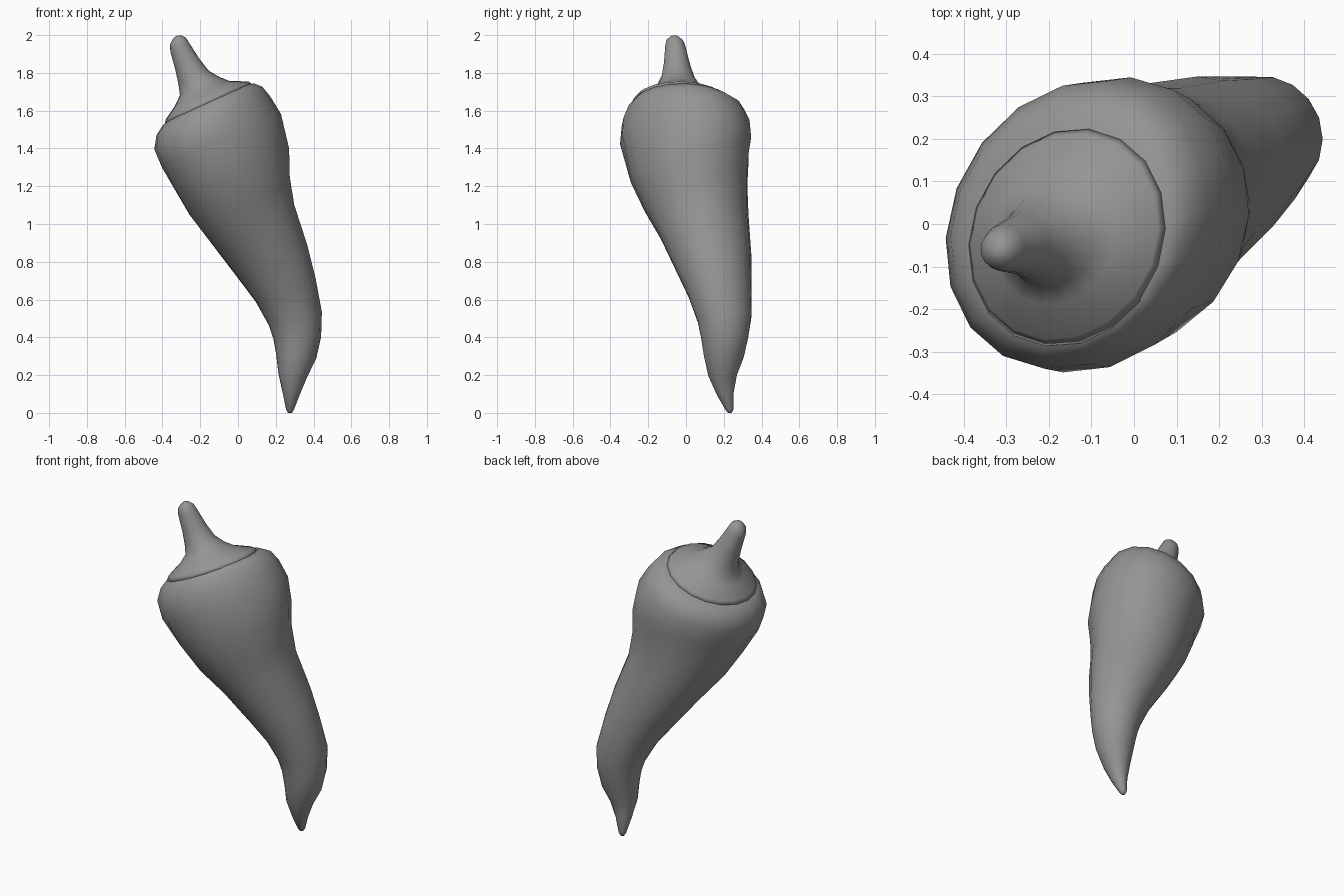
import bpy, bmesh, math
from mathutils import Vector

SIDES = 18
TILT = Vector((-0.42, 0.05, 0.91)).normalized()   # facing of the leaning shoulder and cap

grey = bpy.data.materials.new("dark_grey")
grey.diffuse_color = (0.3, 0.3, 0.3, 1)


def tube(name, rings, first_tilted):
    """Loft rings (x, y, z, radius, diagonal stretch), square to the path, then to TILT."""
    bm = bmesh.new()
    pts = [Vector(r[:3]) for r in rings]
    loops = []
    for i, r in enumerate(rings):
        if i >= first_tilted:
            n = TILT
        else:
            n = (pts[min(i + 1, len(pts) - 1)] - pts[max(i - 1, 0)]).normalized()
        v = n.cross(Vector((1, 0, 0))).normalized()
        u = v.cross(n)
        s = r[4] if len(r) > 4 else 0
        loop = []
        for k in range(SIDES):
            a = 2 * math.pi * k / SIDES
            c, d = math.cos(a), math.sin(a)
            # n x X points to +y, so the stretch runs along the +x +y diagonal
            loop.append(bm.verts.new(pts[i] + r[3] * (u * (c + s * d) + v * (d + s * c))))
        loops.append(loop)
    for a, b in zip(loops, loops[1:]):
        for k in range(SIDES):
            j = (k + 1) % SIDES
            bm.faces.new((a[k], a[j], b[j], b[k]))
    bm.faces.new(loops[0])
    bm.faces.new(loops[-1])
    bmesh.ops.recalc_face_normals(bm, faces=bm.faces)
    mesh = bpy.data.meshes.new(name)
    bm.to_mesh(mesh)
    bm.free()
    for p in mesh.polygons:
        p.use_smooth = True
    mesh.materials.append(grey)
    ob = bpy.data.objects.new(name, mesh)
    bpy.context.collection.objects.link(ob)
    return ob


# Curved pepper body, tip to shoulder
tube("pepper_body", [
    (0.275, 0.234, 0.000, 0.010),
    (0.275, 0.232, 0.017, 0.021),
    (0.282, 0.209, 0.10, 0.045),
    (0.290, 0.194, 0.20, 0.077),
    (0.308, 0.200, 0.30, 0.107),
    (0.313, 0.204, 0.40, 0.127),
    (0.303, 0.204, 0.50, 0.145),
    (0.252, 0.178, 0.65, 0.171, -0.03),
    (0.183, 0.145, 0.80, 0.205, -0.03),
    (0.078, 0.093, 1.00, 0.244, -0.02),
    (0.008, 0.051, 1.15, 0.284, 0.03),
    (-0.037, 0.020, 1.30, 0.323, 0.06),
    (-0.087, -0.002, 1.44, 0.346, 0.08),
    (-0.136, -0.002, 1.535, 0.338, 0.07),
    (-0.151, -0.003, 1.598, 0.309, 0.06),
    (-0.156, -0.015, 1.634, 0.266, 0.05),
    (-0.160, -0.025, 1.638, 0.200, 0.05),
], 12)

# Flat cap with a thin lip, drawn up into the stem
tube("cap_and_stem", [
    (-0.155, -0.028, 1.620, 0.225, 0.05),
    (-0.156, -0.030, 1.630, 0.258, 0.05),
    (-0.163, -0.030, 1.654, 0.242, 0.05),
    (-0.190, -0.032, 1.692, 0.158, 0.03),
    (-0.203, -0.036, 1.730, 0.115),
    (-0.235, -0.042, 1.775, 0.088),
    (-0.268, -0.048, 1.845, 0.070),
    (-0.308, -0.056, 1.935, 0.055),
    (-0.319, -0.059, 1.968, 0.046),
    (-0.324, -0.060, 1.988, 0.025),
    (-0.325, -0.060, 1.995, 0.010),
], 0)
